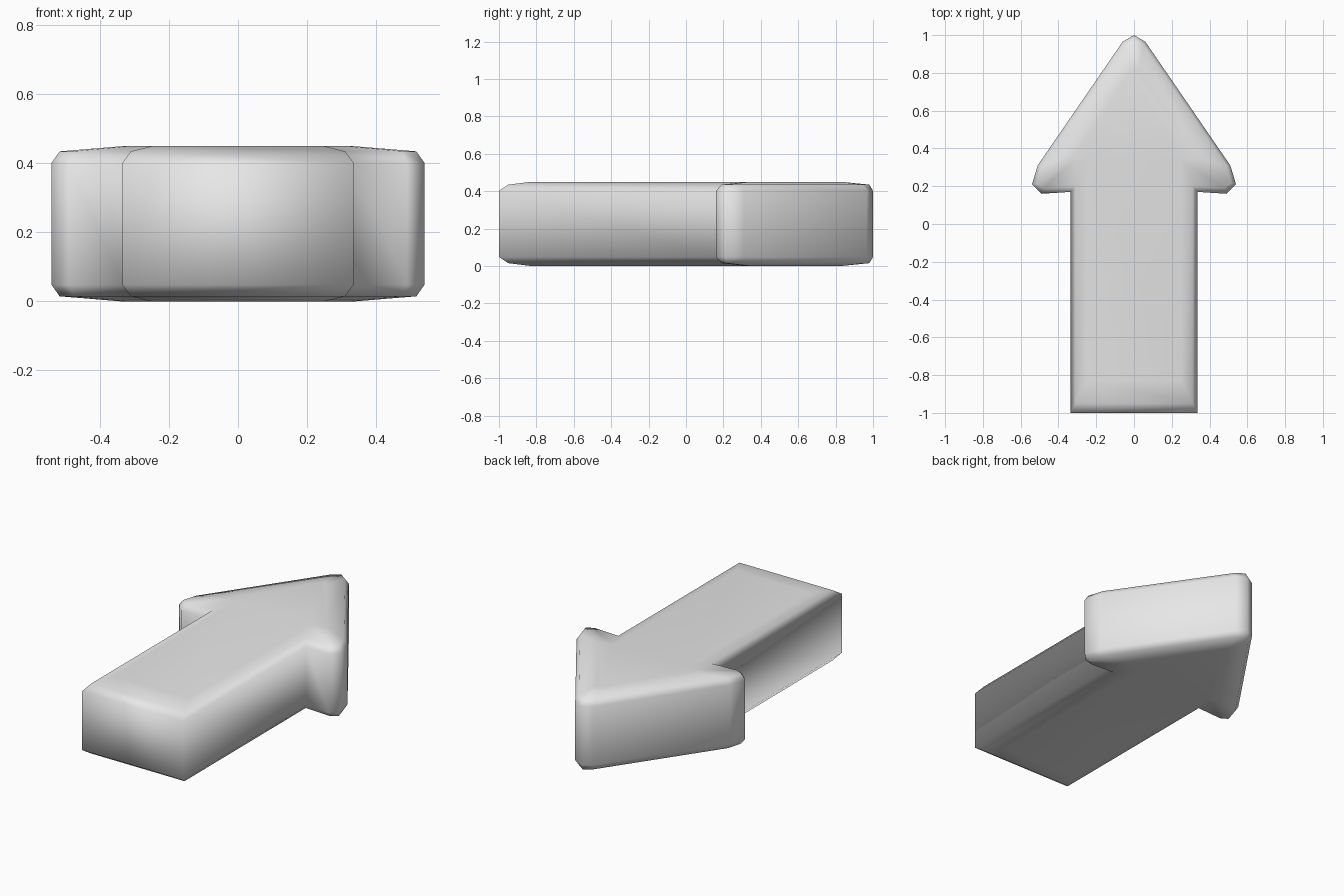
import bpy
import bmesh

cube = bpy.data.objects.get("Cube")
if cube:
    bpy.data.objects.remove(cube, do_unlink=True)

# Grey material
grey = bpy.data.materials.new("plain_grey")
grey.use_nodes = True
colour = (0.8, 0.8, 0.8, 1)
grey.diffuse_color = colour
for node in grey.node_tree.nodes:
    if node.type == 'BSDF_PRINCIPLED':
        node.inputs["Base Color"].default_value = colour

# Half outlines from the tip to the shaft end: wall, bevel and flat face
wall = [(0, 1), (0.06, 0.965), (0.51, 0.31), (0.54, 0.21),
        (0.49, 0.16), (0.335, 0.17), (0.335, -1)]
bevel = [(0, 0.98), (0.05, 0.945), (0.49, 0.305), (0.517, 0.215),
         (0.475, 0.19), (0.31, 0.2), (0.31, -0.95)]
flat = [(0, 0.83), (0.02, 0.81), (0.325, 0.37), (0.335, 0.345),
        (0.315, 0.335), (0.25, 0.34), (0.25, -0.83)]

# Layers from the bottom face to the top face
layers = [(flat, 0), (bevel, 0.015), (wall, 0.048),
          (wall, 0.402), (bevel, 0.435), (flat, 0.45)]


def mirrored(half):
    """Close a half outline across x = 0."""
    return half + [(-x, y) for x, y in reversed(half[1:])]


# Arrow body, joined layer by layer
bm = bmesh.new()
rings = [[bm.verts.new((x, y, z)) for x, y in mirrored(half)]
         for half, z in layers]
for low, high in zip(rings, rings[1:]):
    for i in range(len(low)):
        j = (i + 1) % len(low)
        bm.faces.new((low[i], low[j], high[j], high[i]))
bm.faces.new(rings[0])
bm.faces.new(rings[-1])
bmesh.ops.recalc_face_normals(bm, faces=bm.faces)
for face in bm.faces:
    face.smooth = True

mesh = bpy.data.meshes.new("arrow")
bm.to_mesh(mesh)
bm.free()
mesh.materials.append(grey)
arrow = bpy.data.objects.new("arrow", mesh)
bpy.context.collection.objects.link(arrow)
